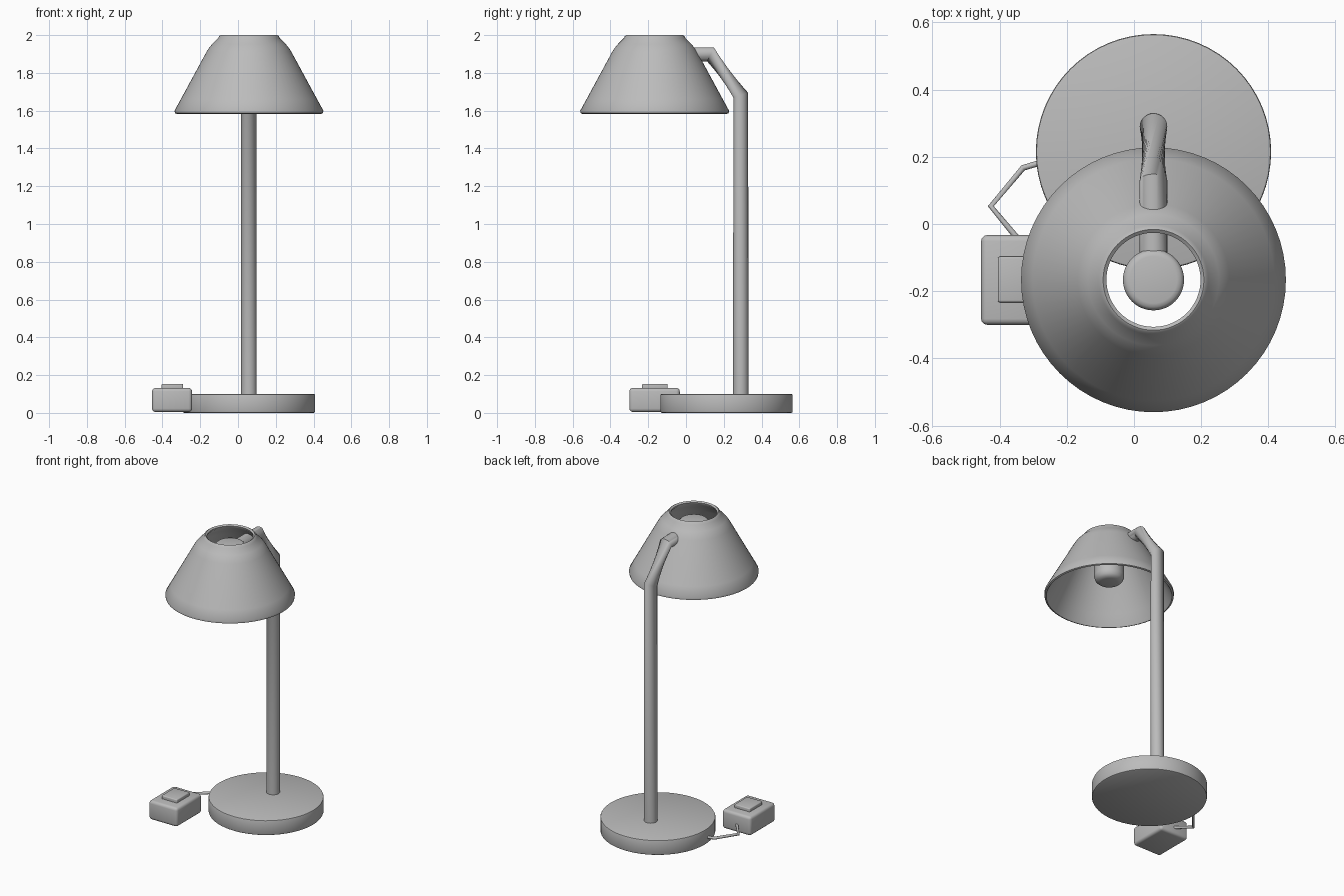
import bpy, bmesh, math
from mathutils import Vector

if "Cube" in bpy.data.objects:
    bpy.data.objects.remove(bpy.data.objects["Cube"])

grey = bpy.data.materials.new("warm_grey")
grey.diffuse_color = (0.5, 0.5, 0.5, 1)
grey.use_nodes = True
grey.node_tree.nodes["Principled BSDF"].inputs["Base Color"].default_value = grey.diffuse_color


def finish(name, bm, angle=35):
    bmesh.ops.recalc_face_normals(bm, faces=bm.faces)
    mesh = bpy.data.meshes.new(name)
    bm.to_mesh(mesh)
    bm.free()
    mesh.materials.append(grey)
    obj = bpy.data.objects.new(name, mesh)
    bpy.context.collection.objects.link(obj)
    bpy.ops.object.select_all(action='DESELECT')
    obj.select_set(True)
    bpy.context.view_layer.objects.active = obj
    bpy.ops.object.shade_smooth_by_angle(angle=math.radians(angle))
    return obj


def skin(bm, rings, closed=False, caps=True):
    """Join successive rings of vertices with quads."""
    n = len(rings[0])
    pairs = list(zip(rings, rings[1:]))
    if closed:
        pairs.append((rings[-1], rings[0]))
    for a, b in pairs:
        for i in range(n):
            j = (i + 1) % n
            bm.faces.new((a[i], a[j], b[j], b[i]))
    if caps and not closed:
        bm.faces.new(rings[0])
        bm.faces.new(rings[-1])


def lathe(name, profile, x, y, closed=False, steps=64, angle=35):
    bm = bmesh.new()
    rings = [[bm.verts.new((x + r * math.cos(t), y + r * math.sin(t), z))
              for t in (2 * math.pi * i / steps for i in range(steps))]
             for r, z in profile]
    skin(bm, rings, closed)
    return finish(name, bm, angle)


def tube(name, points, radius, steps, twists=None):
    """Mitred sweep along a polyline; twists turn each ring about the path."""
    pts = [Vector(p) for p in points]
    dirs = [(b - a).normalized() for a, b in zip(pts, pts[1:])]
    bm = bmesh.new()
    rings = []
    side = None
    for k, p in enumerate(pts):
        d_in, d_out = dirs[max(k - 1, 0)], dirs[min(k, len(dirs) - 1)]
        t = (d_in + d_out).normalized()
        if side is None:
            side = t.orthogonal()
        side = (side - t * side.dot(t)).normalized()
        up = t.cross(side)
        turn = twists[k] if twists else 0
        rings.append([bm.verts.new(p + radius * (side * math.cos(a + turn) + up * math.sin(a + turn)))
                      for a in (2 * math.pi * i / steps for i in range(steps))])
    skin(bm, rings)
    return finish(name, bm, 50)


def rounded_box(name, lo, hi, bevel):
    bm = bmesh.new()
    bmesh.ops.create_cube(bm, size=1)
    for v in bm.verts:
        v.co = Vector([(l + h) / 2 + c * (h - l) for l, h, c in zip(lo, hi, v.co)])
    bmesh.ops.bevel(bm, geom=bm.edges[:], offset=bevel, segments=3, profile=0.5, affect='EDGES')
    return finish(name, bm)


X = 0.058          # shared centre line of base, stem and shade
SHADE_Y = -0.166

# Round foot with softened rims
lathe("base", [(0.343, 0), (0.348, 0.003), (0.35, 0.008), (0.35, 0.093),
               (0.348, 0.098), (0.343, 0.1)], X, 0.215)

# Stem, twisted elbow and arm reaching into the shade
tube("stem_and_arm", [(X, 0.29, 0.09), (X, 0.29, 1.682), (X, 0.13, 1.897), (X, -0.12, 1.897)],
     0.041, 32, [0, 0, math.radians(80), math.radians(80)])

# Hollow conical shade, outside then inside
lathe("shade", [(0.382, 1.583), (0.392, 1.587), (0.394, 1.6), (0.36, 1.662), (0.226, 1.909),
                (0.213, 1.93), (0.195, 1.952), (0.163, 1.984), (0.158, 1.995), (0.150, 2.0),
                (0.140, 1.992), (0.143, 1.98), (0.182, 1.942), (0.207, 1.905),
                (0.342, 1.655), (0.374, 1.595)], X, SHADE_Y, closed=True, angle=50)

# Bulb held on the end of the arm
lathe("bulb", [(0.05, 1.68), (0.07, 1.685), (0.084, 1.698), (0.091, 1.72), (0.091, 1.925),
               (0.088, 1.935), (0.081, 1.942), (0.07, 1.945)], X, SHADE_Y, steps=48)

# Inline switch with its button
rounded_box("switch_box", (-0.455, -0.3, 0.005), (-0.243, -0.033, 0.132), 0.018)
rounded_box("switch_button", (-0.405, -0.233, 0.12), (-0.29, -0.097, 0.154), 0.006)

# Cord between base and switch
tube("cord", [(-0.26, 0.188, 0.038), (-0.33, 0.167, 0.038), (-0.426, 0.053, 0.047),
              (-0.345, -0.045, 0.056)], 0.009, 10)
